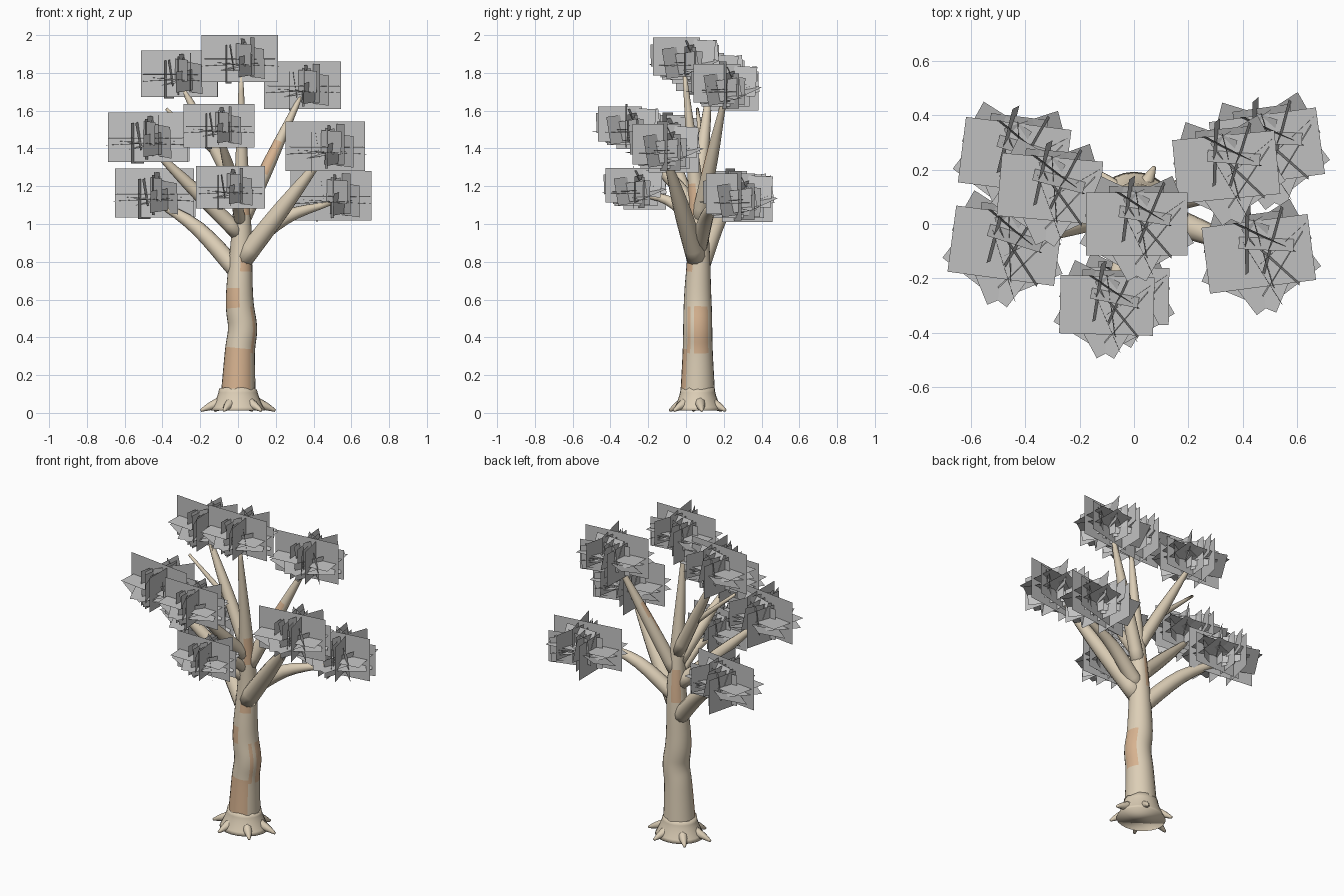
import bpy, bmesh, random
from math import sin, cos, pi, radians, atan2, degrees
from mathutils import Vector, Matrix, Euler

cube = bpy.data.objects.get("Cube")
if cube:
    bpy.data.objects.remove(cube, do_unlink=True)
rng = random.Random(4)


def material(name, *color):
    m = bpy.data.materials.new(name)
    m.use_nodes = True
    m.diffuse_color = (*color, 1)
    m.node_tree.nodes["Principled BSDF"].inputs["Base Color"].default_value = (*color, 1)
    return m


BARK = material("cream_bark", 0.72, 0.62, 0.47)
PATCH = material("tan_bark_patch", 0.68, 0.45, 0.28)
LEAF = material("grey_foliage", 0.55, 0.55, 0.55)


def add_object(name, mesh, location=(0, 0, 0)):
    obj = bpy.data.objects.new(name, mesh)
    obj.location = location
    bpy.context.collection.objects.link(obj)
    return obj


def make_mesh(name, bm, materials, smooth):
    mesh = bpy.data.meshes.new(name)
    bm.to_mesh(mesh)
    bm.free()
    for m in materials:
        mesh.materials.append(m)
    for face in mesh.polygons:
        face.use_smooth = smooth
    return mesh


def smooth_path(points, steps):
    """Catmull-Rom curve through (x, y, z, radius) points."""
    pts = [Vector(p) for p in points]
    pts = [pts[0] * 2 - pts[1]] + pts + [pts[-1] * 2 - pts[-2]]
    path = []
    for a, b, c, d in zip(pts, pts[1:], pts[2:], pts[3:]):
        for i in range(steps):
            t = i / steps
            start_pull, end_pull = (c - a) / 2, (d - b) / 2
            curve = (b - c) * 2 + start_pull + end_pull
            path.append(b + start_pull * t + (c - b - start_pull - curve) * t * t + curve * t ** 3)
    return path + [pts[-2]]


def skin(bm, rings):
    """Join equal rings of vertices into a capped surface."""
    for lower, upper in zip(rings, rings[1:]):
        for k in range(len(lower)):
            bm.faces.new((lower[k - 1], lower[k], upper[k], upper[k - 1]))
    bm.faces.new(rings[0][::-1])
    bm.faces.new(rings[-1])


def tube(name, points, sides=12, steps=4, patches=()):
    """Tapered limb; patches are (low, high, first angle, last angle)."""
    path = smooth_path(points, steps)
    bm = bmesh.new()
    rings = []
    for i, p in enumerate(path):
        tangent = (path[min(i + 1, len(path) - 1)] - path[max(i - 1, 0)]).to_3d()
        turn = Vector((0, 0, 1)).rotation_difference(tangent.normalized())
        spokes = [Vector((cos(2 * pi * k / sides), sin(2 * pi * k / sides), 0)) for k in range(sides)]
        rings.append([bm.verts.new(p.to_3d() + turn @ s * p.w) for s in spokes])
    skin(bm, rings)
    for face in bm.faces:
        c = face.calc_center_median()
        axis = min(path, key=lambda p: abs(p.z - c.z))
        angle = degrees(atan2(c.y - axis.y, c.x - axis.x))
        face.material_index = int(any(lo < c.z < hi and a < angle < b for lo, hi, a, b in patches))
    add_object(name, make_mesh(name, bm, [BARK, PATCH], True))


# Trunk: upright below, leaning forward above the crotch, with peeled bark
def trunk_y(z):
    return 0.062 - 0.1 * max(0, z - 1.1)


trunk_rows = [(0.06, 0, 0.094), (0.32, 0.01, 0.08), (0.45, 0.024, 0.077),
              (0.62, 0.008, 0.072), (1.05, 0.02, 0.048), (1.8, 0.016, 0.01)]
tube("trunk", [(x, trunk_y(z), z, r) for z, x, r in trunk_rows], sides=24, steps=8,
     patches=[(0.12, 0.345, -165, -50), (0.55, 0.67, -165, -88), (0.32, 0.57, -20, 50),
              (0.32, 0.57, -50, -35), (0.77, 0.88, -95, -35),
              (0.86, 1.05, 90, 150), (1.06, 1.25, -70, 0)])

# Root flare with a ragged upper edge
bm = bmesh.new()
rings = []
levels, sides = 6, 24
for i in range(levels + 1):
    t = i / levels
    radius = 0.1 + 0.045 * (1 - t) ** 1.4
    ragged = 0.008 if i == levels else 0
    rings.append([bm.verts.new((radius * cos(2 * pi * k / sides),
                                trunk_y(0) + radius * 0.9 * sin(2 * pi * k / sides),
                                0.012 + 0.115 * t + rng.uniform(-ragged, ragged)))
                  for k in range(sides)])
skin(bm, rings)
add_object("root_flare", make_mesh("root_flare", bm, [BARK], True))

# Root spurs, drooping outward around the flare
for i in range(6):
    angle = radians(8 + 60 * i)
    out = Vector((cos(angle), 0.8 * sin(angle)))
    tube(f"root_spur_{i + 1}",
         [(out.x * reach, trunk_y(0) + out.y * reach, z, r)
          for reach, z, r in ((0.08, 0.06, 0.034), (0.15, 0.034, 0.021), (0.2, 0.012, 0.007))], sides=8)

# One foliage clump of crossed flat cards
bm = bmesh.new()


def card(location, width, height, rotation):
    place = Matrix.Translation(location) @ Euler([radians(r) for r in rotation]).to_matrix().to_4x4()
    bmesh.ops.create_grid(bm, x_segments=1, y_segments=1, size=0.5,
                          matrix=place @ Matrix.Diagonal((width, height, 1, 1)))


card((0, -0.015, 0), 0.4, 0.245, (90, 0, 0))
card((0.05, 0.03, -0.03), 0.3, 0.18, (90, 0, 8))
card((0.03, 0.03, 0.05), 0.19, 0.1, (65, 0, 170))
for i in (-1, 0, 1):
    # level cards, fanned and stepped down
    card((0.03 * i, -0.04 * abs(i), -0.03 * abs(i)), 0.37 - 0.09 * abs(i), 0.23, (3, 2 * i, 30 * i))
    # rear cards, rising to the back
    card((0.07 * i, 0.06, -0.03), 0.2, 0.17, (22, 8 * i, 25 * i))
    # side-facing cards
    card((0.06 * i, -0.05 * i, 0.02 * i - 0.01), 0.25, 0.2, (90, 0, 90 + 7 * i))
for i in range(8):
    # upright cards at scattered headings
    card([rng.uniform(-s, s) for s in (0.09, 0.07, 0.03)],
         rng.uniform(0.2, 0.27), rng.uniform(0.11, 0.16),
         (90 + rng.uniform(-9, 9), rng.uniform(-8, 8), 35 + 16 * i))
clump_mesh = make_mesh("foliage_clump", bm, [LEAF], False)

# Crown: clump centre, height where its branch leaves the trunk, branch radius
CROWN = {
    "high_right": ((-0.31, 0.13, 1.795), 1.14, 0.04),
    "high_left": ((0.34, 0.21, 1.735), 1, 0.042),
    "mid_right": ((-0.475, -0.08, 1.46), 0.94, 0.044),
    "mid_front": ((-0.1, -0.3, 1.52), 1.08, 0.04),
    "mid_left": ((0.46, -0.11, 1.412), 0.8, 0.055),
    "low_right": ((-0.44, 0.25, 1.163), 0.73, 0.05),
    "low_front": ((-0.04, -0.265, 1.195), 1, 0.032),
    "low_left": ((0.49, 0.28, 1.15), 0.86, 0.046),
}


def foliage(name, centre, size):
    clump = add_object(f"{name}_foliage", clump_mesh, centre)
    clump.scale *= size
    clump.rotation_euler.z = 0.28 * centre[0]


foliage("top", (0.01, 0, 1.876), 1.01)
for name, (centre, height, radius) in CROWN.items():
    # outer clumps are larger
    foliage(name, centre, 0.9 + 0.36 * abs(centre[0]))
    start = Vector((0.015, trunk_y(height), height))
    end = Vector(centre) - Vector((0, 0, 0.04))
    if name == "low_left":
        end.y *= 0.55
    middle = (start + end) / 2
    if name.startswith("low"):
        middle.z += 0.05
    peeled = [(1.3, 1.42, -180, -20)] if name == "high_left" else []
    tube(f"{name}_branch", [(*start, radius), (*middle, radius * 0.8), (*end, radius * 0.25)],
         patches=peeled)

# Bare twig on the high right branch
tube("bare_twig", [(-0.1, 0.09, 1.36, 0.02), (-0.38, 0.06, 1.61, 0.008)])
